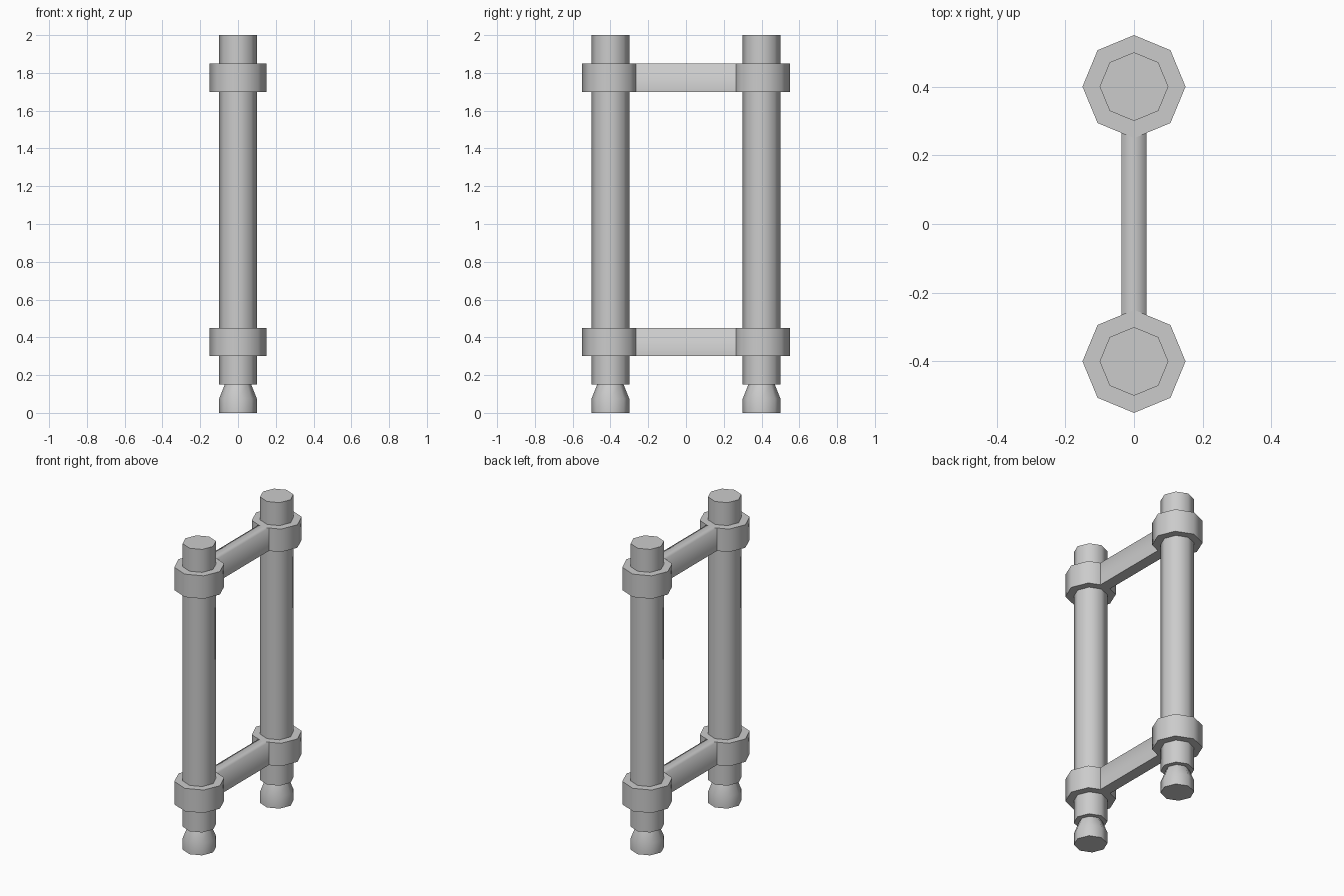
import bpy, bmesh
from math import cos, sin, pi, radians

if "Cube" in bpy.data.objects:
    bpy.data.objects.remove(bpy.data.objects["Cube"])

SIDES = 8
POST_Y = 0.4
POST_R, COLLAR_R = 0.10, 0.15
BAND_H = 0.15
LEVELS = {"lower": 0.30, "upper": 1.70}


def finish(name, bm):
    me = bpy.data.meshes.new(name)
    bm.to_mesh(me)
    bm.free()
    me.shade_smooth()
    ob = bpy.data.objects.new(name, me)
    bpy.context.collection.objects.link(ob)
    return ob


def lathe(name, profile, y, cap_bottom=False, cap_top=False):
    """Revolve an upward (radius, z) profile into an eight-sided solid."""
    bm = bmesh.new()
    rings = [[bm.verts.new((r * cos(2 * pi * j / SIDES),
                            y + r * sin(2 * pi * j / SIDES), z))
              for j in range(SIDES)] for r, z in profile]
    for lo, hi in zip(rings, rings[1:]):
        for j in range(SIDES):
            k = (j + 1) % SIDES
            bm.faces.new((lo[j], lo[k], hi[k], hi[j]))
    if cap_bottom:
        bm.faces.new(rings[0][::-1])
    if cap_top:
        bm.faces.new(rings[-1])
    ob = finish(name, bm)
    ob.data.set_sharp_from_angle(angle=radians(60))
    return ob


def crossbar(name, z):
    """Flat bar whose notched ends fit the corners of the two collars."""
    bm = bmesh.new()
    w = 0.037
    corner = POST_Y - COLLAR_R
    side = corner + w * (1 - cos(pi / 4)) / sin(pi / 4)
    ends = [(-w, side), (0, corner), (w, side)]
    v = {(i, s, t): bm.verts.new((x, s * y, z + t * BAND_H))
         for i, (x, y) in enumerate(ends) for s in (-1, 1) for t in (0, 1)}
    for i in (0, 1):
        bm.faces.new([v[i, -1, 1], v[i + 1, -1, 1], v[i + 1, 1, 1], v[i, 1, 1]])
        bm.faces.new([v[i, 1, 0], v[i + 1, 1, 0], v[i + 1, -1, 0], v[i, -1, 0]])
    bm.faces.new([v[2, -1, 0], v[2, 1, 0], v[2, 1, 1], v[2, -1, 1]])
    bm.faces.new([v[0, 1, 0], v[0, -1, 0], v[0, -1, 1], v[0, 1, 1]])
    # crisp underside, soft upper edges
    for i in (0, 2):
        bm.edges.get((v[i, -1, 0], v[i, 1, 0])).smooth = False
    finish(name, bm)


for side, y in (("front", -POST_Y), ("back", POST_Y)):
    # tapered foot
    lathe(side + "_foot", [(POST_R, 0), (POST_R, 0.075), (0.07, 0.15)], y,
          cap_bottom=True)
    # upright post
    lathe(side + "_post", [(POST_R, 0.15), (POST_R, 2.0)], y, True, True)
    # collars around the post
    for level, z in LEVELS.items():
        lathe(f"{side}_{level}_collar",
              [(POST_R, z), (COLLAR_R, z), (COLLAR_R, z + BAND_H),
               (POST_R, z + BAND_H)], y)

# bars joining the collars
for level, z in LEVELS.items():
    crossbar(level + "_crossbar", z)
